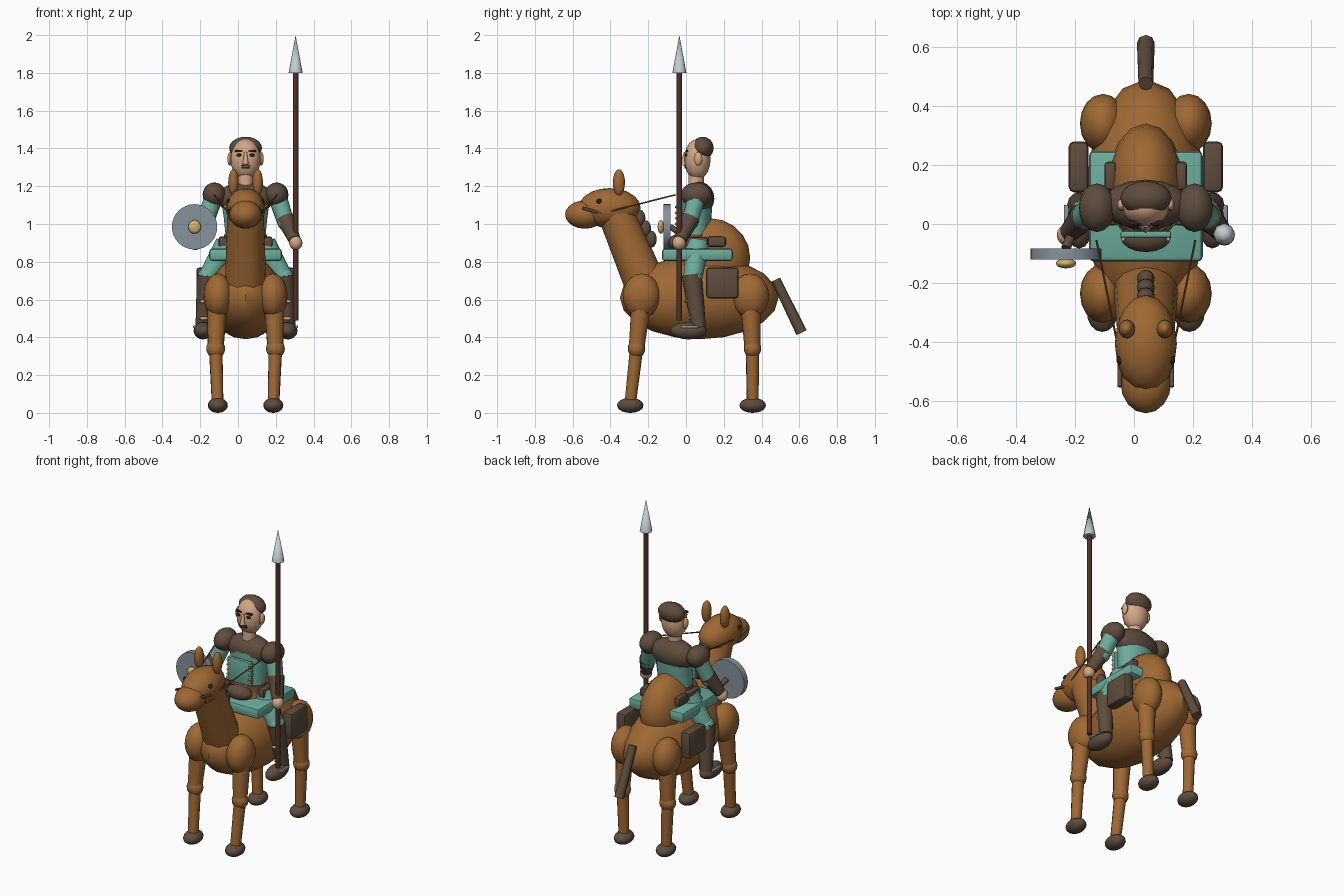
import bpy, bmesh, math
from mathutils import Vector, Matrix

if "Cube" in bpy.data.objects:
    bpy.data.objects.remove(bpy.data.objects["Cube"], do_unlink=True)

CENTRE = Vector((0.04, 0, 0))  # mount and rider sit slightly off the origin


def material(name, rgb):
    m = bpy.data.materials.new(name)
    m.use_nodes = True
    m.diffuse_color = (*rgb, 1)
    m.node_tree.nodes["Principled BSDF"].inputs["Base Color"].default_value = (*rgb, 1)
    return m


HIDE = material("tawny hide", (.35, .14, .035))
LEATHER = material("dark leather", (.114, .073, .048))
TEAL = material("teal cloth", (.15, .41, .33))
SKIN = material("skin", (.66, .39, .24))
GOLD = material("gold", (.65, .44, .16))
GREY = material("shield grey", (.24, .29, .34))
STEEL = material("pale steel", (.55, .61, .64))
WOOD = material("dark wood", (.08, .03, .021))
BLACK = material("near black", (.021, .014, .011))
STRAP = material("tan strap", (.205, .084, .032))


def finish(name, mat, bm, angle=40):
    bmesh.ops.recalc_face_normals(bm, faces=bm.faces)
    bmesh.ops.translate(bm, verts=bm.verts, vec=CENTRE)
    me = bpy.data.meshes.new(name)
    bm.to_mesh(me)
    bm.free()
    me.materials.append(mat)
    me.polygons.foreach_set("use_smooth", [True] * len(me.polygons))
    me.set_sharp_from_angle(angle=math.radians(angle))
    ob = bpy.data.objects.new(name, me)
    bpy.context.scene.collection.objects.link(ob)
    return ob


def ball(name, mat, loc, radii, tilt=0, seg=16, rings=10):
    bm = bmesh.new()
    m = Matrix.Translation(loc) @ Matrix.Rotation(tilt, 4, 'X') @ Matrix.Diagonal((*radii, 1))
    bmesh.ops.create_uvsphere(bm, u_segments=seg, v_segments=rings, radius=1, matrix=m)
    return finish(name, mat, bm)


def rod(name, mat, a, b, r1, r2=None, sides=12):
    a, b = Vector(a), Vector(b)
    bm = bmesh.new()
    m = Matrix.Translation((a + b) / 2) @ (b - a).to_track_quat('Z', 'Y').to_matrix().to_4x4()
    bmesh.ops.create_cone(bm, cap_ends=True, segments=sides, radius1=r1,
                          radius2=r1 if r2 is None else r2, depth=(b - a).length, matrix=m)
    return finish(name, mat, bm, 50)


def box(name, mat, loc, size, bevel=0):
    bm = bmesh.new()
    bmesh.ops.create_cube(bm, size=1, matrix=Matrix.Translation(loc) @ Matrix.Diagonal((*size, 1)))
    if bevel:
        bmesh.ops.bevel(bm, geom=bm.edges[:], offset=bevel, segments=2, profile=.5, affect='EDGES')
    return finish(name, mat, bm)


def loft(name, mat, rings, sides=16):
    """Stack of elliptical rings given as (z, y, x radius, y radius)."""
    bm = bmesh.new()
    loops = []
    for z, y, rx, ry in rings:
        turn = [math.tau * i / sides for i in range(sides)]
        loops.append([bm.verts.new((rx * math.cos(t), y + ry * math.sin(t), z)) for t in turn])
    for lo, hi in zip(loops, loops[1:]):
        for i in range(sides):
            j = (i + 1) % sides
            bm.faces.new((lo[i], lo[j], hi[j], hi[i]))
    bm.faces.new(loops[0])
    bm.faces.new(loops[-1])
    return finish(name, mat, bm)


SIDES = (("left", 1), ("right", -1))

# Mount: body, hump, neck and head
ball("mount_body", HIDE, (0, .07, .61), (.205, .42, .22))
ball("hump", HIDE, (0, .13, .82), (.13, .21, .21))
rod("mount_neck", HIDE, (0, -.19, .62), (0, -.385, 1.09), .112, .095, 16)
ball("mount_head", HIDE, (0, -.405, 1.085), (.105, .165, .105))
ball("snout", HIDE, (0, -.535, 1.05), (.086, .105, .075))
for i in range(3):
    ball(f"mane_tuft_{i}", LEATHER, (0, -.185 - .03 * i, .92 + .055 * i), (.03, .03, .045))
rod("tail", LEATHER, (0, .475, .705), (0, .612, .425), .025, .03, 8)

# Mount: paired head parts, bridle and reins
for side, s in SIDES:
    ball(f"{side}_mount_ear", HIDE, (s * .064, -.355, 1.22), (.028, .032, .07))
    ball(f"{side}_mount_eye", BLACK, (s * .088, -.46, 1.12), (.012, .016, .014), 0, 10, 6)
    rod(f"{side}_bridle_bar", LEATHER, (s * .088, -.55, 1.085), (s * .088, -.42, 1.05), .008)
    rod(f"{side}_rein", STRAP, (s * .087, -.45, 1.055), (s * .167, -.055, 1.155), .004, sides=6)

# Mount: four legs
for end, hip, knee, hoof in (("front", -.235, -.262, -.295), ("rear", .34, .352, .353)):
    for side, s in SIDES:
        n = f"{end}_{side}"
        ball(n + "_haunch", HIDE, (s * .145, hip, .62), (.078, .1, .118))
        rod(n + "_upper_leg", HIDE, (s * .158, knee, .34), (s * .15, hip, .6), .042, .055)
        ball(n + "_knee", HIDE, (s * .158, knee, .34), (.05, .046, .05))
        rod(n + "_lower_leg", HIDE, (s * .148, hoof, .05), (s * .158, knee, .34), .031, .036)
        ball(n + "_hoof", LEATHER, (s * .147, hoof, .04), (.053, .07, .04))

# Tack: blanket, saddle and bags
box("saddle_blanket", TEAL, (0, .06, .837), (.385, .375, .068), .018)
ball("saddle_pommel", LEATHER, (0, -.045, .9), (.085, .05, .045))
for side, s in SIDES:
    box(f"{side}_saddle_bar_front", LEATHER, (s * .12, .055, .905), (.045, .12, .055), .012)
    box(f"{side}_saddle_bar_back", LEATHER, (s * .12, .163, .907), (.04, .095, .055), .012)
    box(f"{side}_saddlebag", LEATHER, (s * .227, .193, .688), (.068, .172, .165), .018)

# Rider: torso
loft("tunic", TEAL, [(.86, .05, .115, .085), (.93, .05, .105, .075),
                     (1.03, .055, .115, .08), (1.14, .06, .13, .08)])
loft("belt", STRAP, [(.9, .05, .115, .085), (.945, .05, .113, .083)])
ball("belt_buckle", GOLD, (0, -.037, .925), (.022, .01, .02), 0, 10, 6)
ball("shoulder_cape", LEATHER, (0, .065, 1.135), (.15, .085, .09))
box("chest_plate", TEAL, (0, -.035, 1.03), (.17, .022, .15), .005)
for side, s in SIDES:
    for i in range(5):
        ball(f"{side}_plate_stud_{i}", GOLD, (s * .076, -.05, .97 + .03 * i), (.007, .01, .007), 0, 8, 6)

# Rider: head and face
rod("rider_neck", SKIN, (0, .052, 1.17), (0, .055, 1.28), .042, .04)
ball("rider_head", SKIN, (0, .06, 1.342), (.08, .07, .108))
ball("hair", LEATHER, (0, .088, 1.402), (.087, .058, .06), -.15)
rod("nose", SKIN, (0, -.014, 1.315), (0, -.004, 1.38), .016, .007, 8)
box("mouth", BLACK, (0, -.003, 1.298), (.045, .012, .008))
box("moustache", LEATHER, (0, -.008, 1.309), (.05, .012, .007))
for side, s in SIDES:
    ball(f"{side}_rider_ear", SKIN, (s * .083, .065, 1.345), (.014, .022, .036), 0, 10, 8)
    ball(f"{side}_rider_eye", BLACK, (s * .034, .0, 1.365), (.015, .009, .009), 0, 10, 6)
    box(f"{side}_eyebrow", BLACK, (s * .036, .004, 1.386), (.04, .014, .009))

# Rider: arms and legs
for side, s in SIDES:
    ball(f"{side}_shoulder", LEATHER, (s * .165, .055, 1.155), (.062, .082, .065))
    rod(f"{side}_upper_arm", TEAL, (s * .17, .055, 1.14), (s * .213, .02, 1.01), .05, .045)
    ball(f"{side}_elbow", TEAL, (s * .213, .02, 1.01), (.045, .045, .045))
    rod(f"{side}_forearm", LEATHER, (s * .21, .025, 1.03), (s * .258, -.028, .92), .049, .034)
    ball(f"{side}_hand", SKIN, (s * .266, -.037, .9), (.035, .036, .038))
    rod(f"{side}_thigh", TEAL, (s * .1, .06, .89), (s * .205, .035, .71), .065, .05)
    ball(f"{side}_rider_knee", TEAL, (s * .205, .035, .72), (.05, .052, .05))
    rod(f"{side}_boot", LEATHER, (s * .205, .03, .73), (s * .227, .068, .45), .053, .038)
    for z, y in ((.59, .002), (.5, .018)):
        ball(f"{side}_boot_buckle", GOLD, (s * .22, y, z), (.026, .01, .009), 0, 8, 6)
    ball(f"{side}_boot_foot", LEATHER, (s * .225, .013, .435), (.05, .096, .046))
    box(f"{side}_stirrup", GREY, (s * .262, .02, .456), (.03, .09, .014), .004)

# Weapons: spear in the left hand, shield on the right arm
rod("spear_shaft", WOOD, (.265, -.035, .49), (.265, -.035, 1.81), .015)
rod("spear_point", STEEL, (.265, -.035, 1.8), (.265, -.035, 2.0), .037, 0, 8)
rod("shield", GREY, (-.27, -.082, .985), (-.27, -.12, .985), .12, sides=32)
ball("shield_boss", GOLD, (-.27, -.133, .985), (.034, .017, .036))
rod("shield_grip", LEATHER, (-.27, -.082, .985), (-.25, -.03, .95), .016)
